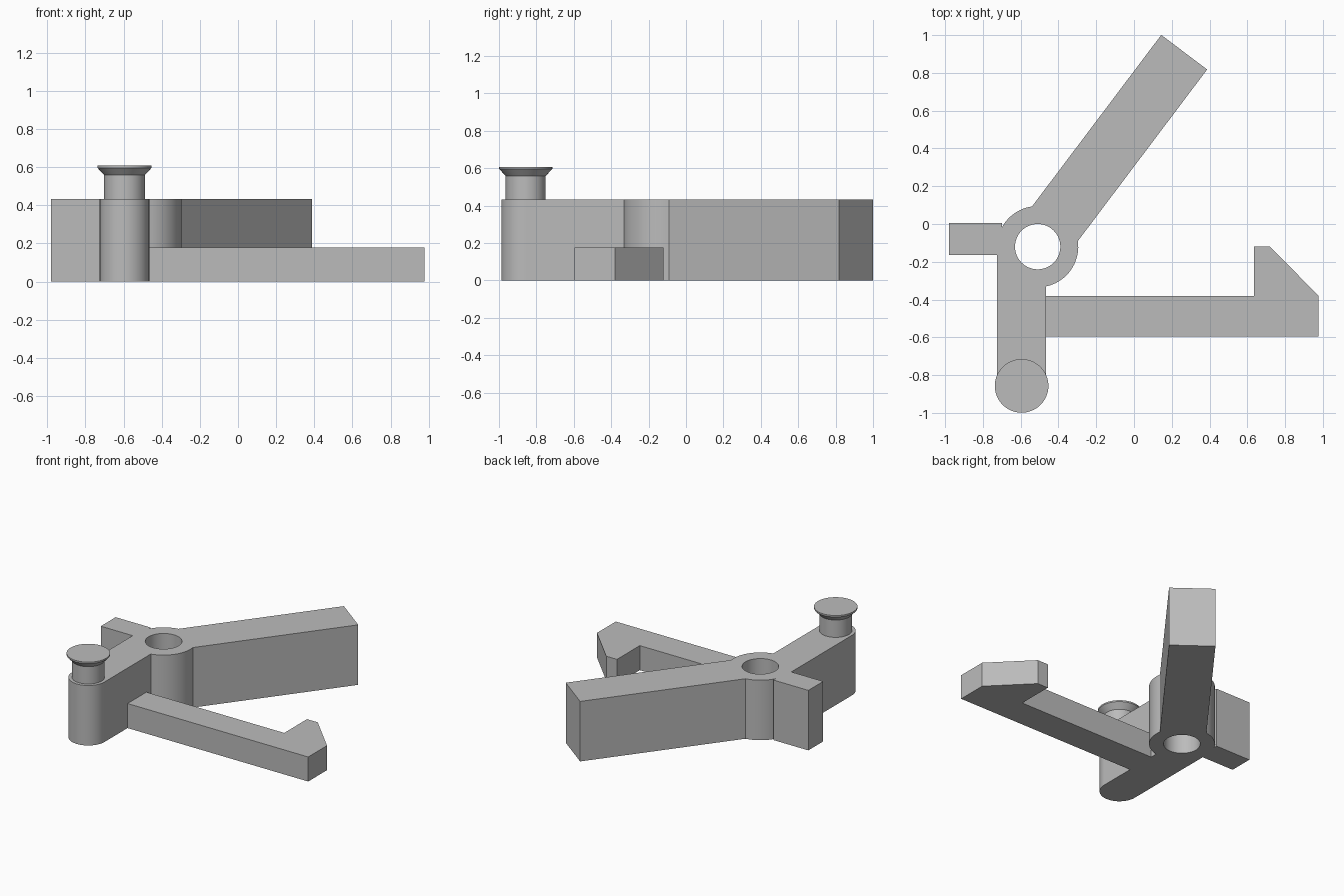
import bpy, bmesh
from math import radians, degrees, cos, sin, acos, pi
from mathutils import Vector

if "Cube" in bpy.data.objects:
    bpy.data.objects.remove(bpy.data.objects["Cube"], do_unlink=True)

grey = bpy.data.materials.new("plain grey")
grey.use_nodes = True
grey.diffuse_color = (0.5, 0.5, 0.5, 1)
bsdf = next(n for n in grey.node_tree.nodes if n.type == 'BSDF_PRINCIPLED')
bsdf.inputs["Base Color"].default_value = grey.diffuse_color


def arc(center, radius, start, end, steps):
    """Points on an arc, angles in degrees."""
    angles = [radians(start + (end - start) * i / steps) for i in range(steps + 1)]
    return [(center[0] + radius * cos(a), center[1] + radius * sin(a)) for a in angles]


def make_object(name, bm):
    bmesh.ops.recalc_face_normals(bm, faces=bm.faces)
    mesh = bpy.data.meshes.new(name)
    bm.to_mesh(mesh)
    bm.free()
    mesh.materials.append(grey)
    obj = bpy.data.objects.new(name, mesh)
    bpy.context.collection.objects.link(obj)
    return obj


def extrude_outline(name, outline, bottom, top):
    bm = bmesh.new()
    face = bm.faces.new([bm.verts.new((x, y, bottom)) for x, y in outline])
    raised = bmesh.ops.extrude_face_region(bm, geom=[face], use_keep_orig=True)
    verts = [g for g in raised["geom"] if isinstance(g, bmesh.types.BMVert)]
    bmesh.ops.translate(bm, verts=verts, vec=(0, 0, top - bottom))
    return make_object(name, bm)


def lathe(name, center, profile, segments):
    """Solid of revolution from (radius, height) pairs, capped at both ends."""
    bm = bmesh.new()
    rings = [[bm.verts.new((x, y, z)) for x, y in arc(center, r, 0, 360, segments)[:-1]]
             for r, z in profile]
    for low, high in zip(rings, rings[1:]):
        for i in range(segments):
            j = (i + 1) % segments
            bm.faces.new((low[i], low[j], high[j], high[i]))
    bm.faces.new(rings[0])
    bm.faces.new(rings[-1])
    return make_object(name, bm)


def smooth(obj):
    bpy.ops.object.select_all(action='DESELECT')
    obj.select_set(True)
    bpy.context.view_layer.objects.active = obj
    bpy.ops.object.shade_smooth_by_angle(angle=radians(30))
    obj.modifiers.new("flat faces", 'WEIGHTED_NORMAL').keep_sharp = True


# Main dimensions
HUB, HUB_R, HOLE_R = Vector((-0.51, -0.12)), 0.215, 0.12
PEG, END_R = Vector((-0.595, -0.857)), 0.13
HEIGHT, HOOK_HEIGHT = 0.433, 0.177
ARM_ANGLE, ARM_LENGTH, ARM_HALF = 53, 1.289, 0.152
along = Vector((cos(radians(ARM_ANGLE)), sin(radians(ARM_ANGLE))))
across = Vector((-along.y, along.x)) * ARM_HALF

# Lever body: hub, long arm, side tab and rounded peg arm in one outline
tab_x = -0.70
left_x, right_x = PEG.x - END_R, PEG.x + END_R
tab_angle = degrees(acos((tab_x - HUB.x) / HUB_R))
join_angle = -degrees(acos((right_x - HUB.x) / HUB_R))
outline = [tuple(HUB + along * ARM_LENGTH - across), tuple(HUB + along * ARM_LENGTH + across)]
outline += arc(HUB, HUB_R, ARM_ANGLE + 45, tab_angle, 12)
outline += [(tab_x, 0.005), (-0.98, 0.005), (-0.98, -0.165), (left_x, -0.165)]
outline += arc(PEG, END_R, 180, 360, 32)
outline += arc(HUB, HUB_R, join_angle, ARM_ANGLE - 45, 18)
body = extrude_outline("lever_body", outline, 0, HEIGHT)

# Pivot hole through the hub
cutter = lathe("pivot_hole_cutter", HUB, [(HOLE_R, -0.1), (HOLE_R, HEIGHT + 0.1)], 64)
cutter.hide_render = True
cut = body.modifiers.new("pivot hole", 'BOOLEAN')
cut.operation, cut.solver, cut.object = 'DIFFERENCE', 'EXACT', cutter
bpy.context.view_layer.objects.active = body
bpy.ops.object.modifier_apply(modifier=cut.name)
bpy.data.objects.remove(cutter, do_unlink=True)
smooth(body)

# Thin arm with a hooked tip
extrude_outline("hook_arm", [(right_x, -0.595), (0.977, -0.595), (0.977, -0.38), (0.72, -0.12),
                             (0.635, -0.12), (0.635, -0.38), (right_x, -0.38)], 0, HOOK_HEIGHT)

# Peg with a flared cap
peg = lathe("peg", PEG, [(0.107, HEIGHT), (0.107, 0.558), (0.142, 0.596), (0.142, 0.607)], 64)
smooth(peg)
